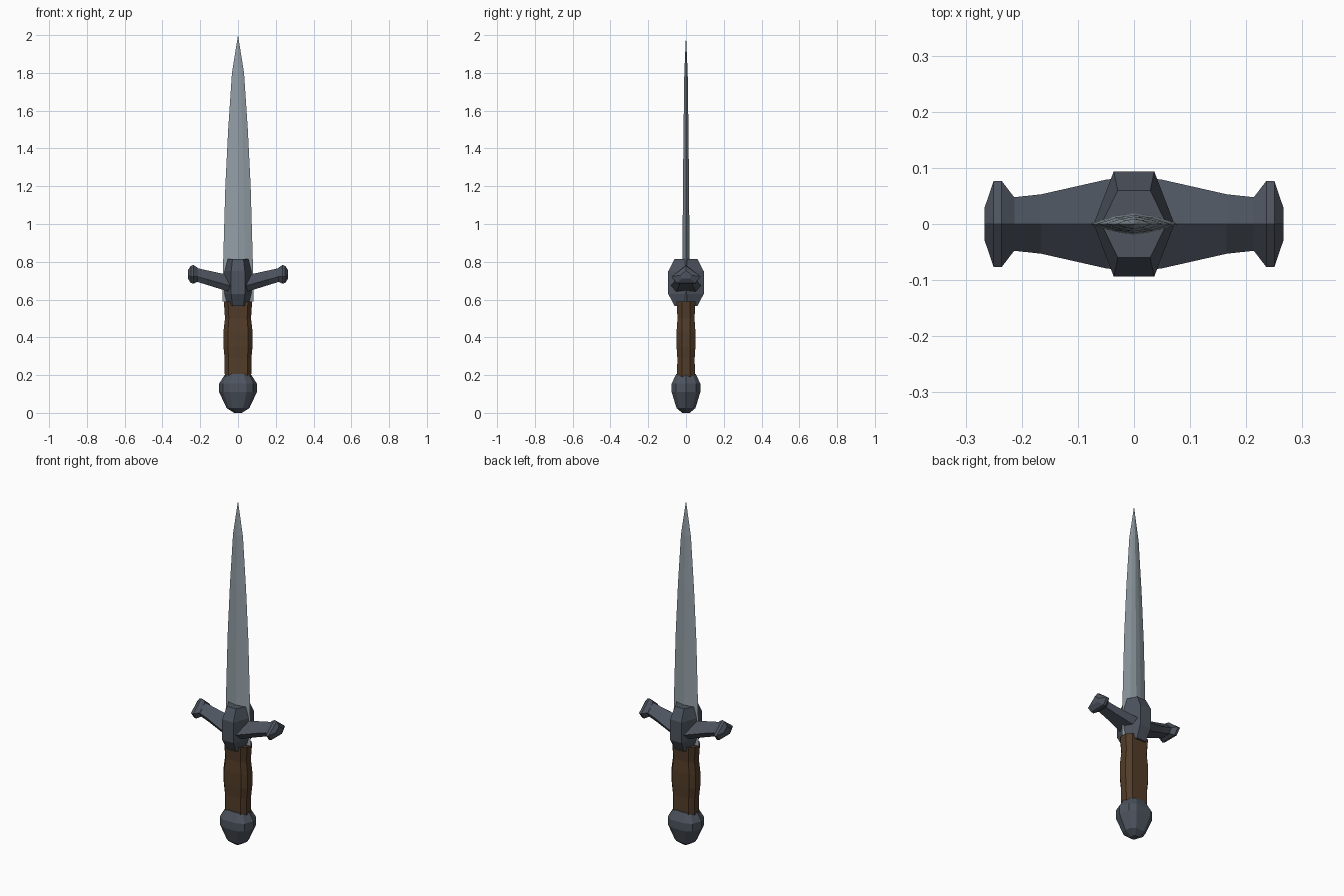
import bpy
import bmesh

if "Cube" in bpy.data.objects:
    bpy.data.objects.remove(bpy.data.objects["Cube"])


def material(name, rgb):
    m = bpy.data.materials.new(name)
    m.diffuse_color = (*rgb, 1.0)
    m.use_nodes = True
    m.node_tree.nodes["Principled BSDF"].inputs["Base Color"].default_value = m.diffuse_color
    return m


STEEL = material("blade steel", (0.29, 0.345, 0.38))
IRON = material("dark iron", (0.074, 0.087, 0.112))
LEATHER = material("brown leather", (0.085, 0.045, 0.021))


def loft(name, rings, mat):
    """Skin a list of closed rings with the same point count, capping both ends."""
    bm = bmesh.new()
    loops = [[bm.verts.new(p) for p in ring] for ring in rings]
    n = len(loops[0])
    for a, b in zip(loops, loops[1:]):
        for i in range(n):
            j = (i + 1) % n
            bm.faces.new((a[i], a[j], b[j], b[i]))
    bm.faces.new(loops[0])
    bm.faces.new(loops[-1])
    bmesh.ops.remove_doubles(bm, verts=bm.verts, dist=0.0002)
    bmesh.ops.recalc_face_normals(bm, faces=bm.faces)
    me = bpy.data.meshes.new(name)
    bm.to_mesh(me)
    bm.free()
    me.materials.append(mat)
    ob = bpy.data.objects.new(name, me)
    bpy.context.collection.objects.link(ob)
    return ob


def scaled_rings(section, levels):
    """Unit cross-section scaled by (z, half x, half y) at each level."""
    return [[(x * sx, y * sy, z) for x, y in section] for z, sx, sy in levels]


# Blade: shallow ridged section tapering to a point
blade_section = [(1, 0), (0.45, 0.7), (0, 1), (-0.45, 0.7),
                 (-1, 0), (-0.45, -0.7), (0, -1), (0.45, -0.7)]
loft("blade", scaled_rings(blade_section, [
    (0.59, 0.083, 0.02), (0.82, 0.078, 0.019), (1.2, 0.067, 0.016),
    (1.5, 0.052, 0.013), (1.8, 0.032, 0.009), (2.0, 0.0001, 0.0001)]), STEEL)

# Grip: flattened octagon with a swell in the middle
octagon = [(1, 0.45), (0.7, 1), (-0.7, 1), (-1, 0.45),
           (-1, -0.45), (-0.7, -1), (0.7, -1), (1, -0.45)]
loft("grip", scaled_rings(octagon, [
    (0.19, 0.07, 0.047), (0.29, 0.071, 0.046), (0.35, 0.077, 0.05),
    (0.43, 0.077, 0.05), (0.50, 0.069, 0.045), (0.59, 0.075, 0.05)]), LEATHER)

# Pommel: faceted knob
knob = [(1, 0), (0.8, 0.7), (0.45, 1), (-0.45, 1), (-0.8, 0.7),
        (-1, 0), (-0.8, -0.7), (-0.45, -1), (0.45, -1), (0.8, -0.7)]
loft("pommel", scaled_rings(knob, [
    (0.0, 0.02, 0.02), (0.025, 0.06, 0.05), (0.11, 0.1, 0.076),
    (0.155, 0.1, 0.076), (0.205, 0.068, 0.052)]), IRON)

# Guard block: hexagonal, pinched at top and bottom
hexagon = [(1, 0), (0.5, 1), (-0.5, 1), (-1, 0), (-0.5, -1), (0.5, -1)]
loft("guard_block", scaled_rings(hexagon, [
    (0.565, 0.058, 0.06), (0.63, 0.072, 0.094),
    (0.75, 0.072, 0.094), (0.815, 0.058, 0.06)]), IRON)


# Guard arms and end caps: roof-shaped section running outward along x
def arm_ring(x, half_y, low, high):
    side = low + 0.38 * (high - low)
    return [(x, 0, high), (x, half_y, side), (x, 0.65 * half_y, low),
            (x, -0.65 * half_y, low), (x, -half_y, side)]


for side, label in ((-1, "left"), (1, "right")):
    loft(label + "_guard_arm", [arm_ring(side * x, *r) for x, *r in (
        (0.0, 0.085, 0.63, 0.725), (0.05, 0.079, 0.642, 0.73),
        (0.165, 0.053, 0.678, 0.755), (0.22, 0.047, 0.695, 0.767))], IRON)
    loft(label + "_guard_cap", [arm_ring(side * x, *r) for x, *r in (
        (0.213, 0.047, 0.695, 0.768), (0.236, 0.077, 0.684, 0.783),
        (0.25, 0.077, 0.688, 0.778), (0.266, 0.03, 0.712, 0.755))], IRON)
